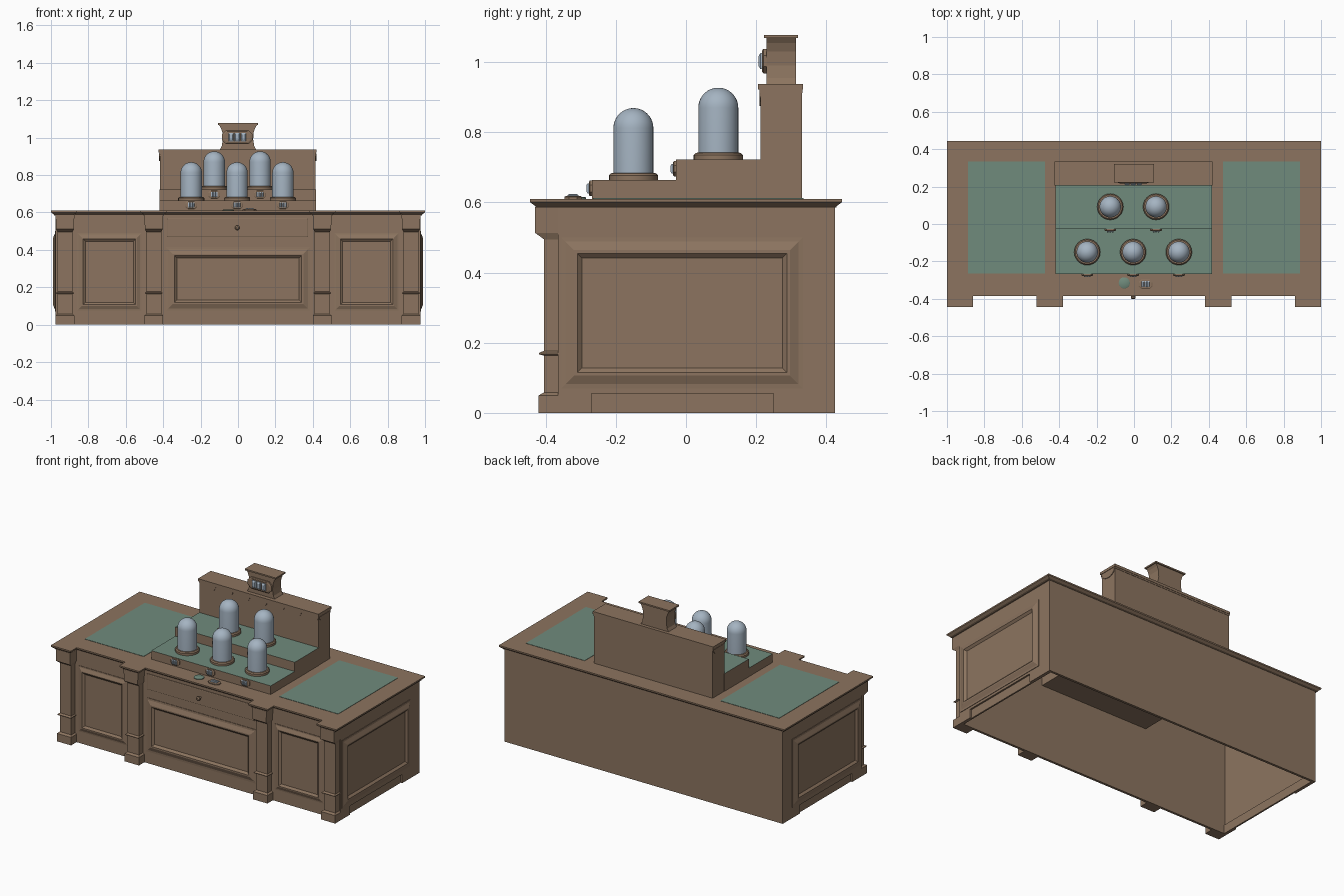
import bpy, bmesh, math

old = bpy.data.objects.get("Cube")
if old:
    bpy.data.objects.remove(old)


def material(name, rgb):
    m = bpy.data.materials.new(name)
    m.use_nodes = True
    m.diffuse_color = (*rgb, 1)
    m.node_tree.nodes["Principled BSDF"].inputs["Base Color"].default_value = (*rgb, 1)
    return m


WOOD = material("brown wood", (0.262, 0.175, 0.115))
FELT = material("green felt", (0.162, 0.258, 0.202))
GLASS = material("pale blue glass", (0.376, 0.456, 0.539))


def finish(name, bm, *mats):
    bmesh.ops.recalc_face_normals(bm, faces=bm.faces)
    me = bpy.data.meshes.new(name)
    bm.to_mesh(me)
    bm.free()
    for m in mats:
        me.materials.append(m)
    ob = bpy.data.objects.new(name, me)
    bpy.context.collection.objects.link(ob)
    return ob


def loft(bm, rings):
    """Closed solid through a list of equal-length point rings."""
    vs = [[bm.verts.new(p) for p in r] for r in rings]
    n = len(vs[0])
    for a, b in zip(vs, vs[1:]):
        for i in range(n):
            j = (i + 1) % n
            bm.faces.new((a[i], a[j], b[j], b[i]))
    bm.faces.new(vs[0])
    return bm.faces.new(vs[-1])


def add_box(bm, x0, x1, y0, y1, z0, z1):
    loft(bm, [[(x0, y0, z), (x1, y0, z), (x1, y1, z), (x0, y1, z)] for z in (z0, z1)])


def box(name, *dims, mat=WOOD):
    bm = bmesh.new()
    add_box(bm, *dims)
    return finish(name, bm, mat)


def lathe(name, profile, loc, mat, n=32):
    bm = bmesh.new()
    angles = [math.tau * i / n for i in range(n)]
    loft(bm, [[(r * math.cos(a), r * math.sin(a), z) for a in angles] for r, z in profile])
    ob = finish(name, bm, mat)
    ob.location = loc
    bpy.ops.object.select_all(action="DESELECT")
    ob.select_set(True)
    bpy.context.view_layer.objects.active = ob
    bpy.ops.object.shade_smooth_by_angle(angle=math.radians(35))
    return ob


# Moulded panel: (inset, height) steps of the frame, mapped onto a wall
MOULDING = [(0, 0), (0, .003), (.012, .004), (.036, .014), (.045, .014), (.058, .002)]
SLIM = [(0, 0), (0, .003), (.008, .004), (.026, .012), (.032, .012), (.045, .002)]


def panel(name, place, u0, u1, v0, v1, steps):
    bm = bmesh.new()
    rings = []
    for i, d in steps:
        corners = [(u0 + i, v0 + i), (u1 - i, v0 + i), (u1 - i, v1 - i), (u0 + i, v1 - i)]
        rings.append([place(u, v, d) for u, v in corners])
    loft(bm, rings)
    return finish(name, bm, WOOD)


def on_front(u, v, d):
    return (u, -.365 - d, v)


# Counter top, two layers following the pilaster breaks
def outline(d):
    f, r = -.445 + d, -.385 + d
    half = [(1 - d, .445 - d), (1 - d, f), (.86 + d, f), (.86 + d, r),
            (.52 - d, r), (.52 - d, f), (.38 + d, f), (.38 + d, r)]
    return half + [(-x, y) for x, y in reversed(half)]


bm = bmesh.new()
layers = [(.585, .016), (.589, .016), (.598, .004), (.601, 0), (.61, 0)]
loft(bm, [[(x, y, z) for x, y in outline(d)] for z, d in layers])
finish("counter_top", bm, WOOD)

# Open-bottomed carcass
box("back_wall", -.975, .975, .41, .425, 0, .587)
box("centre_front", -.41, .41, -.365, -.35, 0, .587)
box("drawer_box", -.38, .38, -.35, -.1, .465, .575)
for s, side in ((1, "left"), (-1, "right")):
    def on_side(u, v, d, s=s):
        return (s * (.975 + d), u, v)

    box(side + "_side_wall", s * .96, s * .975, -.365, .41, .055, .587)
    box(side + "_side_recess", s * .955, s * .965, -.27, .25, 0, .055)
    box(side + "_front_foot", s * .955, s * .975, -.365, -.27, 0, .055)
    box(side + "_back_foot", s * .955, s * .975, .25, .41, 0, .055)
    panel(side + "_side_panel", on_side, -.355, .333, .07, .5, MOULDING)
    box(side + "_front_wall", s * .49, s * .885, -.365, -.35, 0, .587)
    u0, u1 = sorted((s * .515, s * .86))
    panel(side + "_door_panel", on_front, u0, u1, .075, .49, SLIM)
    box(side + "_felt_inlay", s * .475, s * .887, -.265, .335, .606, .612, mat=FELT)

    # Pilasters with base, ring and flared head
    for x, part in ((.925, "outer"), (.45, "inner")):
        bm = bmesh.new()
        stack = [(.05, .42, 0), (.05, .42, .05), (.04, .405, .058), (.04, .405, .163),
                 (.047, .419, .167), (.047, .419, .171), (.04, .405, .177),
                 (.04, .405, .495), (.048, .43, .513), (.05, .43, .587)]
        loft(bm, [[(s * x - w, -f, z), (s * x + w, -f, z),
                   (s * x + w, -.35, z), (s * x - w, -.35, z)] for w, f, z in stack])
        finish(f"{side}_{part}_pilaster", bm, WOOD)

panel("centre_panel", on_front, -.385, .385, .075, .415, MOULDING)
panel("drawer_front", on_front, -.378, .372, .47, .567, [(0, 0), (0, .004), (.003, .006)])
knob = lathe("drawer_knob", [(.007, 0), (.007, .015), (.013, .02), (.013, .028), (.006, .034)],
             (-.004, -.368, .518), WOOD, 16)
knob.rotation_euler.x = math.pi / 2

# Stepped display with felt treads
for name, y0, z1 in (("lower_step", -.268, .664), ("upper_step", -.028, .722)):
    ob = box(name, -.42, .417, y0, .215, .605, z1)
    ob.data.materials.append(FELT)
    for p in ob.data.polygons:
        if p.normal.z > .9:
            p.material_index = 1

# Back board with cornice and scalloped valance
box("back_board", -.418, .415, .213, .33, .605, .925)
box("cornice_lower", -.42, .417, .209, .332, .912, .922)
box("cornice", -.424, .42, .205, .334, .922, .938)


def scallop(bm, c, w, place):
    arc = [(c + w * math.cos(a), .915 - .04 * math.sin(a))
           for a in (math.pi * i / 10 for i in range(11))]
    loft(bm, [[place(u, v, d) for u, v in arc] for d in (0, .004)])


bm = bmesh.new()
for i in range(7):
    scallop(bm, -.36 + .12 * i, .057, lambda u, v, d: (u, .213 - d, v))
for x, s in ((.415, 1), (-.418, -1)):
    scallop(bm, .272, .055, lambda u, v, d: (x + s * d, u, v))
finish("scalloped_valance", bm, WOOD)

# Flared crest
half = [(.097, .937), (.087, .955), (.081, .99), (.084, 1.03), (.093, 1.055), (.103, 1.07)]
shape = half + [(-x, z) for x, z in reversed(half)]
bm = bmesh.new()
loft(bm, [[(x, y, z) for x, z in shape] for y in (.23, .313)])
finish("crest", bm, WOOD)
box("crest_cap", -.108, .108, .222, .32, 1.069, 1.078)


# Eight-sided plaques carrying small blue blocks
def plaque(name, loc, w, h, depth):
    bm = bmesh.new()
    rings = []
    for d, k in ((0, 1), (.7 * depth, 1), (depth, .86)):
        a, b, c = w / 2 * k, h / 2 * k, h * .28 * k
        quarter = [(a, b - c), (a - c, b)]
        top = quarter + [(-x, z) for x, z in reversed(quarter)]
        rings.append([(x, -d, z) for x, z in top + [(-x, -z) for x, z in top]])
    loft(bm, rings)
    wooden = len(bm.faces)
    for i in (-1, 0, 1):
        c, a, b = i * w * .2, w * .085, h * .32
        loft(bm, [[(c - a * k, -d, -b * k), (c + a * k, -d, -b * k),
                   (c + a * k, -d, b * k), (c - a * k, -d, b * k)]
                  for d, k in ((depth * .9, 1), (depth * 1.4, 1), (depth * 1.8, .6))])
    bm.faces.ensure_lookup_table()
    for f in bm.faces[wooden:]:
        f.material_index = 1
    ob = finish(name, bm, WOOD, GLASS)
    ob.location = loc
    return ob


plaque("crest_plaque", (-.004, .23, 1.003), .165, .07, .013)

# Glass domes on turned bases, each with a plaque below
DOME_R = .057
rows = [("front", (-.25, -.005, .24), -.15, .664, .205, -.268, .64),
        ("back", (-.127, .118), .092, .722, .205, -.028, .696)]
for row, xs, y, z, height, py, pz in rows:
    for i, x in enumerate(xs):
        lathe(f"{row}_dome_base_{i + 1}",
              [(.07, 0), (.07, .013), (.064, .019), (.058, .02)], (x, y, z), WOOD, 24)
        cap = [(DOME_R * math.cos(a), height - DOME_R + DOME_R * math.sin(a))
               for a in (math.radians(9.6 * k) for k in range(10))]
        lathe(f"{row}_dome_{i + 1}", [(DOME_R, .015)] + cap, (x, y, z), GLASS)
        plaque(f"{row}_plaque_{i + 1}", (x, py, pz), .064, .044, .009)

# Loose items on the counter in front of the display
flat = plaque("counter_plaque", (.062, -.322, .61), .075, .05, .008)
flat.rotation_euler.x = -math.pi / 2
lathe("felt_disc", [(.03, 0), (.03, .005), (.027, .007)], (-.052, -.315, .609), FELT, 20)
